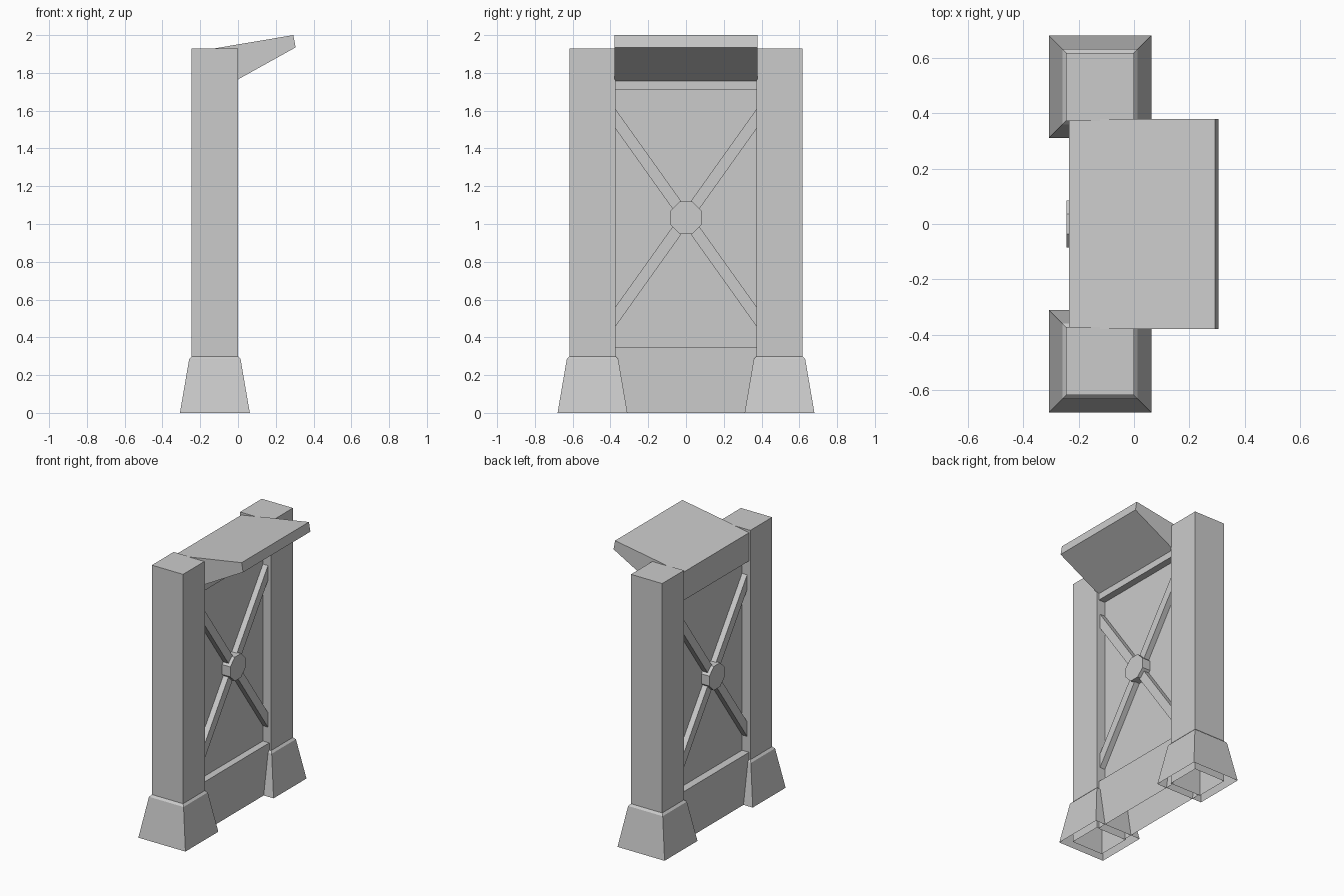
import bpy, bmesh, math

if "Cube" in bpy.data.objects:
    bpy.data.objects.remove(bpy.data.objects["Cube"])

XC = -0.1225   # centre plane of posts and panel
ZC = 1.033     # centre of the cross brace


def finish(name, bm, open_bottom=False):
    bmesh.ops.recalc_face_normals(bm, faces=bm.faces)
    if open_bottom:
        low = [f for f in bm.faces if all(v.co.z < 1e-4 for v in f.verts)]
        bmesh.ops.delete(bm, geom=low, context='FACES')
    me = bpy.data.meshes.new(name)
    bm.to_mesh(me)
    bm.free()
    ob = bpy.data.objects.new(name, me)
    bpy.context.collection.objects.link(ob)
    return ob


def loft(name, loops, open_bottom=False):
    """Closed solid through a stack of equal-length point loops."""
    bm = bmesh.new()
    rings = [[bm.verts.new(p) for p in loop] for loop in loops]
    n = len(rings[0])
    for a, b in zip(rings, rings[1:]):
        for i in range(n):
            j = (i + 1) % n
            bm.faces.new((a[i], a[j], b[j], b[i]))
    bm.faces.new(rings[0])
    bm.faces.new(rings[-1])
    return finish(name, bm, open_bottom)


def square(cy, h, z):
    return [(XC + sx * h, cy + sy * h, z)
            for sx, sy in ((-1, -1), (1, -1), (1, 1), (-1, 1))]


def slab_x(name, yz, half):
    """Extrude a side-view outline symmetrically about the panel plane."""
    return loft(name, [[(XC + s * half, y, z) for y, z in yz] for s in (-1, 1)])


# posts with flared, bevelled feet
for side, cy in (("left", -0.495), ("right", 0.495)):
    loft(side + "_post", [square(cy, 0.1225, 0), square(cy, 0.1225, 1.93)], True)
    loft(side + "_foot", [square(cy, 0.185, 0), square(cy, 0.136, 0.285),
                          square(cy, 0.122, 0.30)], True)

# recessed panel with bottom rail, top rail and sloping hood in one section
section = [(-0.235, 0), (-0.235, 0.35), (-0.18, 0.35), (-0.18, 1.71),
           (-0.235, 1.71), (-0.235, 1.911), (0.293, 2.0), (0.305, 1.935),
           (-0.015, 1.757), (-0.015, 1.71), (-0.065, 1.71), (-0.065, 0.35),
           (-0.015, 0.35), (-0.015, 0)]
loft("panel_and_hood", [[(x, y, z) for x, z in section] for y in (-0.378, 0.378)], True)

# crossed braces on both faces of the panel
for s, name in ((1, "rising_brace"), (-1, "falling_brace")):
    yz = [(-0.378, ZC - s * 0.53 - 0.052), (0.378, ZC + s * 0.53 - 0.052),
          (0.378, ZC + s * 0.53 + 0.052), (-0.378, ZC - s * 0.53 + 0.052)]
    slab_x(name, yz, 0.0975)

# octagonal boss at the crossing
r = 0.085 / math.cos(math.pi / 8)
angles = [math.pi / 8 + k * math.pi / 4 for k in range(8)]
slab_x("centre_boss", [(r * math.cos(a), ZC + r * math.sin(a)) for a in angles], 0.1215)
